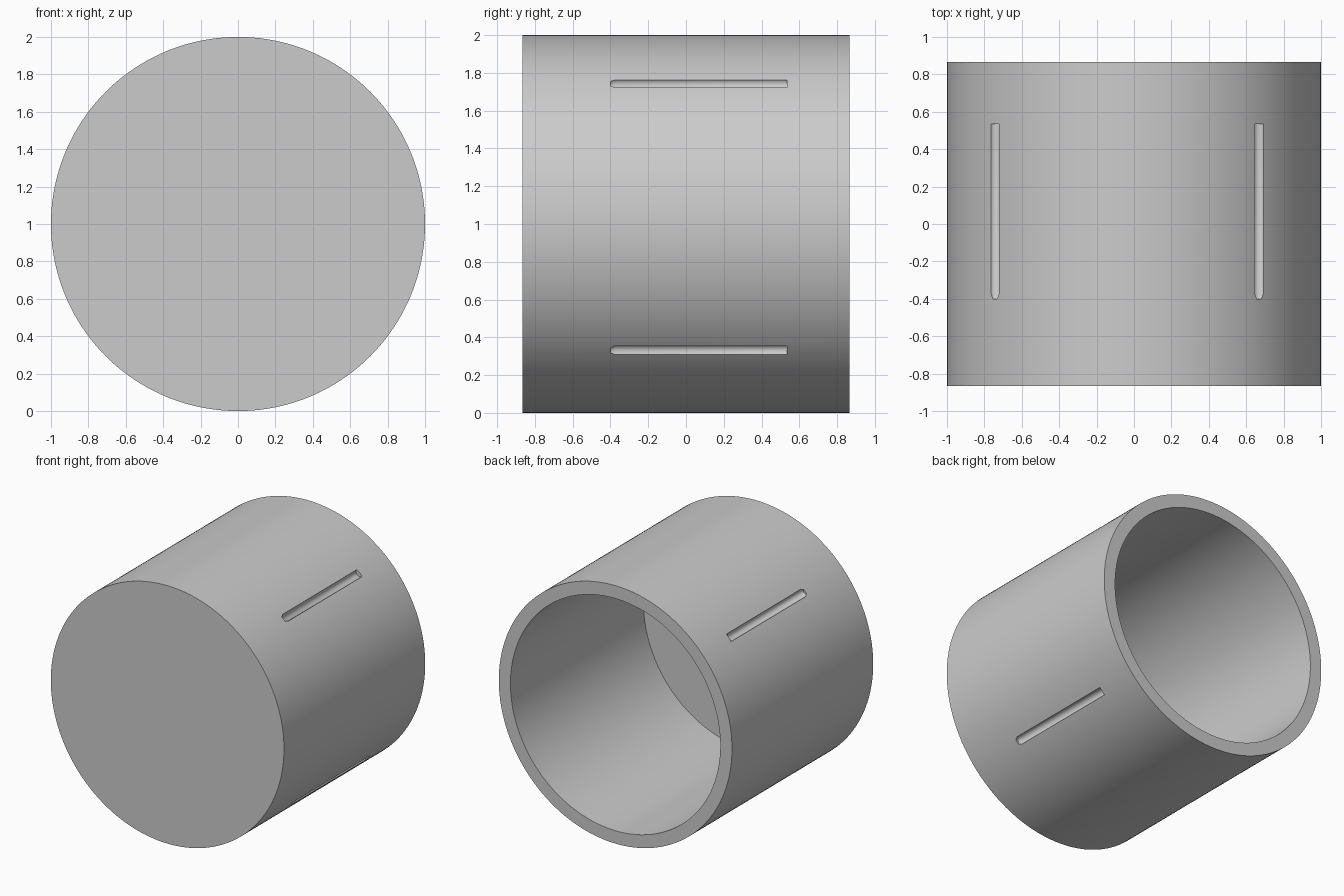
import bpy
import bmesh
from math import sin, cos, pi, radians

old = bpy.data.objects.get("Cube")
if old:
    bpy.data.objects.remove(old, do_unlink=True)

grey = bpy.data.materials.new("plain grey")
grey.use_nodes = True
colour = (0.6, 0.6, 0.6, 1)
grey.diffuse_color = colour
grey.node_tree.nodes["Principled BSDF"].inputs["Base Color"].default_value = colour


def lathe(bm, profile, sides, cx=0, cz=0):
    """Closed solid turned around an axis along y; profile holds (radius, y)."""
    rings = []
    for r, y in profile:
        rings.append([bm.verts.new((cx + r * cos(2 * pi * i / sides), y,
                                    cz + r * sin(2 * pi * i / sides)))
                      for i in range(sides)])
    for a, b in zip(rings, rings[1:]):
        for i in range(sides):
            j = (i + 1) % sides
            bm.faces.new((a[i], a[j], b[j], b[i]))
    bm.faces.new(rings[0])
    bm.faces.new(rings[-1])


def make_object(name, bm):
    bmesh.ops.recalc_face_normals(bm, faces=bm.faces)
    mesh = bpy.data.meshes.new(name)
    bm.to_mesh(mesh)
    bm.free()
    mesh.materials.append(grey)
    obj = bpy.data.objects.new(name, mesh)
    bpy.context.collection.objects.link(obj)
    return obj


# Cup: closed at the front, open bore at the back
half, outer, inner, floor = 0.865, 1.0, 0.9, 0.1
bm = bmesh.new()
lathe(bm, [(outer, -half), (outer, half), (inner, half), (inner, floor - half)],
      160, cz=1)
cup = make_object("cup_body", bm)

# Four round-bottomed grooves with chamfered front ends
bm = bmesh.new()
for k in range(4):
    a = radians(48 + 90 * k)
    lathe(bm, [(0.017, -0.4), (0.031, -0.375), (0.031, 0.535)], 24,
          cos(a), 1 + sin(a))
cutter = make_object("groove_cutter", bm)
cutter.hide_render = True

cut = cup.modifiers.new("grooves", "BOOLEAN")
cut.operation = "DIFFERENCE"
cut.solver = "EXACT"
cut.object = cutter

bpy.ops.object.select_all(action="DESELECT")
cup.select_set(True)
bpy.context.view_layer.objects.active = cup
bpy.ops.object.modifier_apply(modifier=cut.name)
bpy.data.objects.remove(cutter, do_unlink=True)
bpy.ops.object.shade_smooth_by_angle(angle=radians(30))
